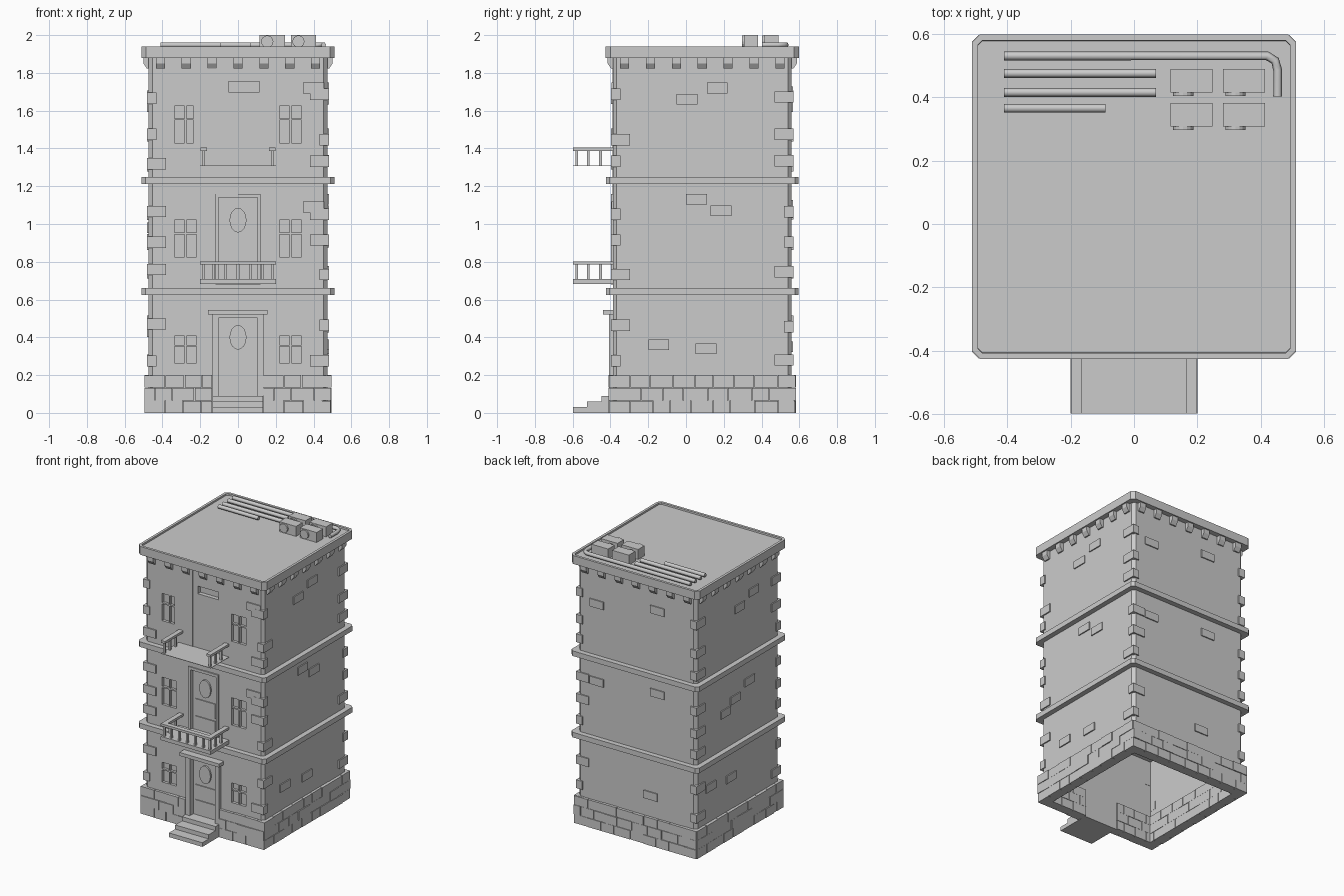
import bpy, bmesh, math, random
from mathutils import Matrix, Vector

if "Cube" in bpy.data.objects:
    bpy.data.objects.remove(bpy.data.objects["Cube"])

random.seed(4)
CY = 0.086          # centre of the tower in y
WALL = 0.473        # half width of the walls
FRONT = CY - WALL

stone = bpy.data.materials.new("grey stone")
stone.diffuse_color = (0.6, 0.6, 0.6, 1)
stone.use_nodes = True
stone.node_tree.nodes["Principled BSDF"].inputs["Base Color"].default_value = stone.diffuse_color


def finish(name, bm):
    bmesh.ops.recalc_face_normals(bm, faces=bm.faces)
    me = bpy.data.meshes.new(name)
    bm.to_mesh(me)
    bm.free()
    me.materials.append(stone)
    ob = bpy.data.objects.new(name, me)
    bpy.context.collection.objects.link(ob)
    return ob


def add_box(bm, x0, x1, y0, y1, z0, z1, mat=Matrix()):
    m = mat @ Matrix.Translation(((x0 + x1) / 2, (y0 + y1) / 2, (z0 + z1) / 2))
    m = m @ Matrix.Diagonal((x1 - x0, y1 - y0, z1 - z0, 1))
    bmesh.ops.create_cube(bm, size=1, matrix=m)


def boxes(name, items):
    bm = bmesh.new()
    for b in items:
        add_box(bm, *b)
    return finish(name, bm)


def extrude_outline(bm, pts, vec):
    face = bm.faces.new([bm.verts.new(p) for p in pts])
    res = bmesh.ops.extrude_face_region(bm, geom=[face])
    vs = [g for g in res["geom"] if isinstance(g, bmesh.types.BMVert)]
    bmesh.ops.translate(bm, verts=vs, vec=vec)


def storey_prism(half, chamfer, z0, z1):
    """Square prism with cut corners around the tower axis."""
    bm = bmesh.new()
    a, b = half, half - chamfer
    pts = [(b, -a), (a, -b), (a, b), (b, a), (-b, a), (-a, b), (-a, -b), (-b, -a)]
    extrude_outline(bm, [(x, y + CY, z0) for x, y in pts], (0, 0, z1 - z0))
    bmesh.ops.recalc_face_normals(bm, faces=bm.faces)
    return bm


def side(k):
    """Turns front-wall coordinates (u, -depth, z) to wall k: front, right, back, left."""
    return Matrix.Translation((0, CY, 0)) @ Matrix.Rotation(k * math.pi / 2, 4, 'Z')


# hollow walls, open underneath
bm = storey_prism(WALL, 0.02, 0.0, 1.9)
bmesh.ops.delete(bm, geom=[f for f in bm.faces if f.normal.z < -0.5], context='FACES')
walls = finish("walls", bm)
sol = walls.modifiers.new("thickness", 'SOLIDIFY')
sol.thickness, sol.offset = 0.045, -1

# window and door recesses
WINDOWS = [(s * 0.278, z0, z1) for s in (-1, 1)
           for z0, z1 in ((0.25, 0.42), (0.81, 1.035), (1.415, 1.64))]
cuts = [(x - 0.058, x + 0.058, -0.5, FRONT + 0.02, z0 + 0.014, z1 - 0.014) for x, z0, z1 in WINDOWS]
cuts += [(-0.105, 0.1, -0.5, FRONT + 0.02, 0.09, 0.52),
         (-0.11, 0.105, -0.5, FRONT + 0.02, 0.68, 1.14),
         (-0.05, 0.115, -0.5, FRONT + 0.03, 1.70, 1.755)]
cutter = boxes("recess_cutter", cuts)
cutter.hide_render = True
cutter.hide_viewport = True
boo = walls.modifiers.new("recesses", 'BOOLEAN')
boo.operation, boo.object, boo.solver = 'DIFFERENCE', cutter, 'EXACT'

# storey bands and the cornice with its sunken roof
for i, z in enumerate((0.625, 1.213)):
    finish(f"storey_band_{i + 1}", storey_prism(0.51, 0.02, z, z + 0.037))
bm = storey_prism(0.511, 0.025, 1.88, 1.94)
top = [f for f in bm.faces if f.normal.z > 0.5]
bmesh.ops.inset_individual(bm, faces=top, thickness=0.02)
bmesh.ops.inset_individual(bm, faces=top, thickness=0.001)
bmesh.ops.translate(bm, verts=top[0].verts[:], vec=(0, 0, -0.012))
finish("roof_cornice", bm)

# brackets under the cornice
bm = bmesh.new()
profile = [(0.46, 1.885), (0.501, 1.885), (0.501, 1.85), (0.482, 1.822), (0.46, 1.822)]
for k in range(4):
    for i in range(-3, 4):
        x = i * 0.137 - 0.024
        extrude_outline(bm, [side(k) @ Vector((x, -d, z)) for d, z in profile],
                        side(k).to_3x3() @ Vector((0.048, 0, 0)))
finish("cornice_brackets", bm)

# base of bricks in running bond; the door gap is left free in front
bm = bmesh.new()
for k in range(4):
    spans = [(-0.494, -0.135), (0.135, 0.494)] if k == 0 else [(-0.49, 0.49)]
    for row in range(3):
        z0, z1 = row * 0.0667, row * 0.0667 + 0.064
        for a, b in spans:
            u = a
            step = 0.055 if row % 2 else 0.11
            while u < b - 0.01:
                e = u + step if b - u - step > 0.04 else b
                d = 0.491 + random.choice((0, 0.002, 0.005))
                add_box(bm, u, e - 0.003, -d, -0.42, z0, z1 + random.choice((0, 0.002)), side(k))
                u, step = e, random.uniform(0.09, 0.13)
finish("base_bricks", bm)

# single bricks showing on each wall: (u, z)
bm = bmesh.new()
SHOWN = [[(0.4, 1.72), (0.4, 1.09)],
         [(0.08, 1.72), (-0.08, 1.66), (0.1, 1.07), (-0.03, 1.13), (0.02, 0.34), (-0.23, 0.36)],
         [(-0.32, 1.62), (0.165, 1.70), (-0.32, 1.06), (0.165, 1.1), (0.11, 0.35)],
         [(0.02, 1.62), (0.18, 1.68), (-0.14, 0.92), (-0.03, 0.98), (0.13, 1.05),
          (-0.31, 0.45), (-0.08, 0.43)]]
for k, spots in enumerate(SHOWN):
    for u, z in spots:
        add_box(bm, u - 0.055, u + 0.055, -WALL - 0.008, -WALL + 0.02, z - 0.028, z + 0.028, side(k))
finish("wall_bricks", bm)

# corner stones, alternately long on either wall
bm = bmesh.new()
for k in range(4):
    for n, z in enumerate((0.27, 0.47, 0.74, 0.9, 1.05, 1.32, 1.46, 1.68)):
        z += random.uniform(-0.02, 0.02)
        la, lb = random.choice(((0.1, 0.05), (0.05, 0.1)))
        e = WALL + 0.009
        add_box(bm, e - la, e, -e, -e + lb, z - 0.03, z + 0.03, side(k))
finish("corner_stones", bm)


# windows: frame ring with a slight arch, bars
def window(name, x, z0, z1):
    w, c = 0.07, 0.014
    pts = [(-w + c, z0), (w - c, z0), (w, z0 + c), (w, z1 - c), (w - c, z1 - 0.004), (0, z1 + 0.002),
           (-w + c, z1 - 0.004), (-w, z1 - c), (-w, z0 + c)]
    bm = bmesh.new()
    face = bm.faces.new([bm.verts.new((x + px, FRONT + 0.003, pz)) for px, pz in pts])
    bmesh.ops.inset_region(bm, faces=[face], thickness=0.013)
    bmesh.ops.delete(bm, geom=[face], context='FACES')
    res = bmesh.ops.extrude_face_region(bm, geom=bm.faces[:])
    bmesh.ops.translate(bm, vec=(0, -0.013, 0),
                        verts=[g for g in res["geom"] if isinstance(g, bmesh.types.BMVert)])
    y0, y1 = FRONT + 0.002, FRONT + 0.022
    add_box(bm, x - 0.005, x + 0.005, y0, y1, z0 + 0.01, z1 - 0.01)
    zb = z0 + (z1 - z0) * 0.62
    add_box(bm, x - 0.06, x + 0.06, y0, y1, zb - 0.005, zb + 0.005)
    finish(name, bm)


for i, (x, z0, z1) in enumerate(WINDOWS):
    window(f"window_{i + 1}", x, z0, z1)


# doors: jambs, panels and an oval light
def door(name, z0, z1, xo, xi, oval_z, proud):
    y0, y1 = FRONT - proud, FRONT + 0.02
    boxes(name + "_frame", [(-xo, -xi, y0, y1, z0, z1), (xi, xo, y0, y1, z0, z1),
                            (-xo, xo, y0, y1, z1 - 0.015, z1 + 0.005)])
    bm = bmesh.new()
    h = (oval_z - z0 - 0.09) / 2
    for n in range(2):
        za = z0 + 0.02 + n * h
        add_box(bm, -0.08, 0.08, FRONT + 0.013, FRONT + 0.025, za, za + h - 0.02)
    m = Matrix.Translation((0, FRONT + 0.016, oval_z)) @ Matrix.Diagonal((0.045, 1, 0.065, 1)) \
        @ Matrix.Rotation(math.pi / 2, 4, 'X')
    bmesh.ops.create_cone(bm, cap_ends=True, segments=16, radius1=1, radius2=1, depth=0.016, matrix=m)
    finish(name + "_panels", bm)


door("street_door", 0.09, 0.52, 0.135, 0.1, 0.40, 0.02)
door("balcony_door", 0.68, 1.155, 0.12, 0.103, 1.02, 0.01)
boxes("street_door_lintel", [(-0.16, 0.157, -0.44, FRONT + 0.01, 0.52, 0.545)])

# plain plaster strips above the balcony door
boxes("wall_strips", [(-0.235, -0.09, FRONT - 0.003, FRONT + 0.01, 1.24, 1.86),
                      (-0.235, 0.0, FRONT - 0.003, FRONT + 0.01, 1.16, 1.22)])

# steps to the street door
boxes("steps", [(-0.135, 0.133, y, FRONT + 0.02, 0.03 * i, 0.03 * i + 0.03)
                for i, y in enumerate((-0.597, -0.525, -0.447))])


# balconies: the lower is complete, the upper has a thin floor and side rails only
def side_rails(name, z):
    items = []
    for s in (-1, 1):
        x = s * 0.182
        items.append((x - 0.017, x + 0.017, -0.597, FRONT, z + 0.08, z + 0.097))
        items += [(x - 0.007, x + 0.007, y - 0.007, y + 0.007, z, z + 0.085) for y in (-0.578, -0.518, -0.453)]
    boxes(name, items)


side_rails("lower_side_rails", 0.705)
side_rails("upper_side_rails", 1.307)
boxes("lower_balcony_floor", [(-0.2, 0.2, -0.597, FRONT + 0.01, 0.683, 0.71)])
boxes("upper_balcony_floor", [(-0.2, 0.2, -0.597, FRONT + 0.01, 1.307, 1.31)])
boxes("lower_front_rail", [(-0.2, 0.2, -0.597, -0.563, 0.785, 0.802)] +
      [(i * 0.064 - 0.007, i * 0.064 + 0.007, -0.585, -0.571, 0.705, 0.79) for i in range(-2, 3)])

# roof pipes
PIPES = [[(-0.41, 0.53), (0.42, 0.53), (0.445, 0.515), (0.453, 0.485), (0.453, 0.402)],
         [(-0.41, 0.475), (0.07, 0.475)], [(-0.41, 0.415), (0.07, 0.415)], [(-0.41, 0.365), (-0.09, 0.365)]]
for i, path in enumerate(PIPES):
    cu = bpy.data.curves.new(f"roof_pipe_{i + 1}", 'CURVE')
    cu.dimensions, cu.bevel_depth, cu.bevel_resolution, cu.use_fill_caps = '3D', 0.014, 1, True
    sp = cu.splines.new('POLY')
    sp.points.add(len(path) - 1)
    for p, (x, y) in zip(sp.points, path):
        p.co = (x, y, 1.948, 1)
    cu.materials.append(stone)
    bpy.context.collection.objects.link(bpy.data.objects.new(cu.name, cu))

# roof fan units
bm = bmesh.new()
for x in (0.115, 0.28):
    for y in (0.308, 0.415):
        add_box(bm, x, x + 0.133, y, y + 0.074, 1.925, 2.0)
        m = Matrix.Translation((x + 0.04, y - 0.004, 1.966)) @ Matrix.Rotation(math.pi / 2, 4, 'X')
        bmesh.ops.create_cone(bm, cap_ends=True, segments=16, radius1=0.032, radius2=0.032, depth=0.016, matrix=m)
finish("roof_fan_units", bm)
